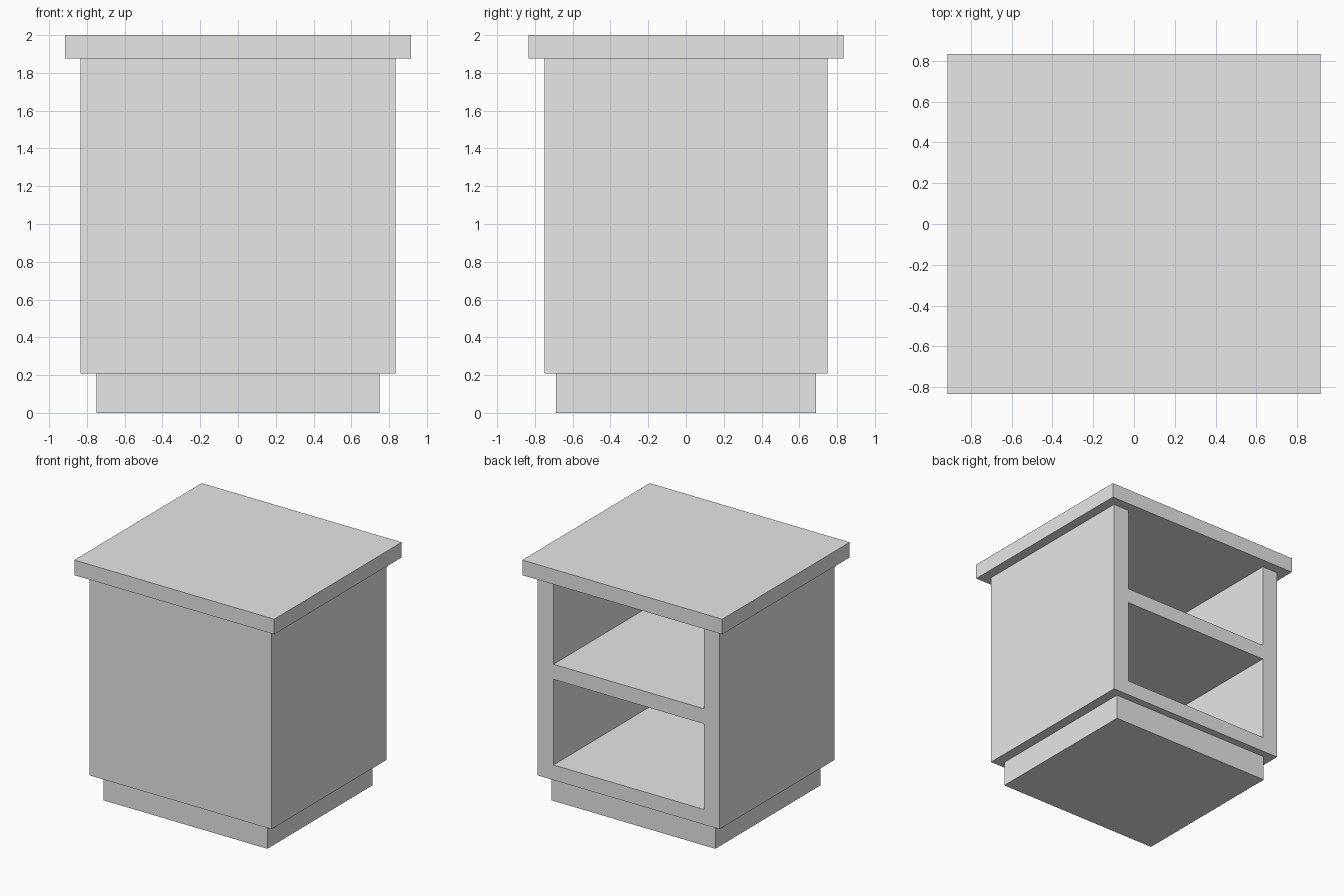
import bpy

if "Cube" in bpy.data.objects:
    bpy.data.objects.remove(bpy.data.objects["Cube"], do_unlink=True)

# Plain grey finish
grey = bpy.data.materials.new("plain grey")
grey.use_nodes = True
COLOUR = (0.8, 0.8, 0.8, 1)
grey.diffuse_color = COLOUR
grey.node_tree.nodes["Principled BSDF"].inputs["Base Color"].default_value = COLOUR


def box(name, x, y, z):
    """Box spanning the given (low, high) pairs."""
    bpy.ops.mesh.primitive_cube_add(size=1, location=[sum(s) / 2 for s in (x, y, z)])
    obj = bpy.context.object
    obj.name = name
    obj.scale = [high - low for low, high in (x, y, z)]
    bpy.ops.object.transform_apply(location=False, rotation=False, scale=True)
    obj.data.materials.append(grey)
    return obj


BASE_TOP, BODY_TOP = 0.208, 1.875
HALF_W, HALF_D = 0.833, 0.75
WALL, BOARD = 0.145, 0.125

# Plinth and overhanging top
box("plinth", (-0.75, 0.75), (-0.687, 0.687), (0, BASE_TOP))
box("worktop", (-0.915, 0.915), (-0.833, 0.833), (BODY_TOP, 2))

# Cabinet body, with two shelf bays open at the back
body = box("cabinet_body", (-HALF_W, HALF_W), (-HALF_D, HALF_D), (BASE_TOP, BODY_TOP))
bay = (BODY_TOP - BASE_TOP) / 2 - BOARD
for i in range(2):
    floor = BASE_TOP + BOARD + i * (bay + BOARD)
    # The upper bay runs right up to the worktop
    ceiling = floor + bay + i * 0.1
    cutter = box("bay_cutter", (WALL - HALF_W, HALF_W - WALL),
                 (BOARD - HALF_D, HALF_D + 0.1), (floor, ceiling))
    cut = body.modifiers.new("shelf bay", "BOOLEAN")
    cut.operation = "DIFFERENCE"
    cut.solver = "EXACT"
    cut.object = cutter
    bpy.context.view_layer.objects.active = body
    bpy.ops.object.modifier_apply(modifier=cut.name)
    bpy.data.objects.remove(cutter, do_unlink=True)
